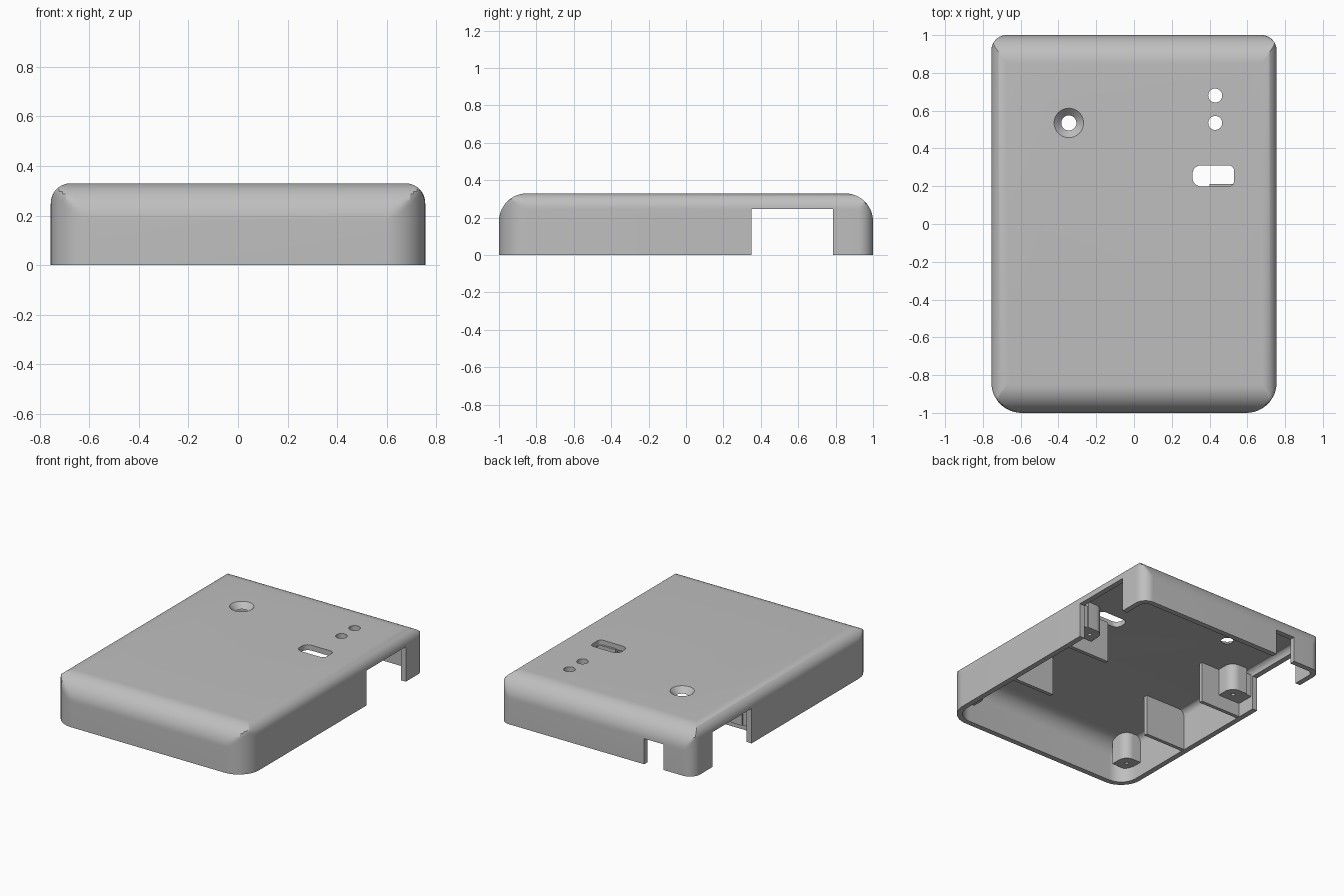
import bpy, bmesh, math

if "Cube" in bpy.data.objects:
    bpy.data.objects.remove(bpy.data.objects["Cube"])

W, L, H = 0.755, 1.0, 0.33      # half width, half length, height
T = 0.038                       # wall thickness
grey = bpy.data.materials.new("grey plastic")
grey.diffuse_color = (0.52, 0.52, 0.52, 1)
grey.use_nodes = True
grey.node_tree.nodes["Principled BSDF"].inputs["Base Color"].default_value = grey.diffuse_color


def finish(name, bm):
    bmesh.ops.remove_doubles(bm, verts=bm.verts, dist=0.0002)
    bmesh.ops.recalc_face_normals(bm, faces=bm.faces)
    me = bpy.data.meshes.new(name)
    bm.to_mesh(me)
    bm.free()
    ob = bpy.data.objects.new(name, me)
    bpy.context.collection.objects.link(ob)
    me.materials.append(grey)
    return ob


def loft(name, loops):
    """Solid through a stack of equal-length loops."""
    bm = bmesh.new()
    rings = [[bm.verts.new(p) for p in lp] for lp in loops]
    n = len(rings[0])
    for a, b in zip(rings, rings[1:]):
        for i in range(n):
            j = (i + 1) % n
            bm.faces.new((a[i], a[j], b[j], b[i]))
    bm.faces.new(rings[0][::-1])
    bm.faces.new(rings[-1])
    return finish(name, bm)


def rounded_rect(cx, cy, hx, hy, radii, seg=12):
    """Counter-clockwise outline; radii for the ++, -+, -- and +- corners."""
    pts = []
    for k, (sx, sy) in enumerate(((1, 1), (-1, 1), (-1, -1), (1, -1))):
        r = radii[k]
        steps = seg if r > 0 else 0
        for i in range(steps + 1):
            a = math.pi / 2 * (k + (i / steps if steps else 0))
            pts.append((cx + sx * (hx - r) + r * math.cos(a),
                        cy + sy * (hy - r) + r * math.sin(a)))
    return pts


def prism(name, outline, z0, z1):
    return loft(name, [[(x, y, z) for x, y in outline] for z in (z0, z1)])


def box(name, x0, x1, y0, y1, z0, z1):
    return prism(name, [(x0, y0), (x1, y0), (x1, y1), (x0, y1)], z0, z1)


def cone(name, x, y, r0, r1, z0, z1, n=40):
    return loft(name, [[(x + r * math.cos(2 * math.pi * i / n),
                         y + r * math.sin(2 * math.pi * i / n), z)
                        for i in range(n)] for r, z in ((r0, z0), (r1, z1))])


def inset(z, top, r):
    d = z - (top - r)
    return 0 if d <= 0 else r - math.sqrt(max(0, r * r - d * d))


def lid_solid(name, t, base):
    """Rounded block: plan outline clamped by side and end fillets."""
    w, l, top = W - t, L - t, H - t
    rs, re = 0.08 - t, 0.15 - t
    plan = rounded_rect(0, 0, w, l, (0.08 - t, 0.08 - t, 0.16 - t, 0.16 - t))
    zs = [base] + [top - re + re * math.sin(math.pi / 2 * i / 14) for i in range(15)]
    loops = []
    for z in zs:
        bx, by = w - inset(z, top, rs), l - inset(z, top, re)
        loops.append([(max(-bx, min(bx, x)), max(-by, min(by, y)), z) for x, y in plan])
    return loft(name, loops)


def cut(ob, cutter):
    m = ob.modifiers.new("cut", 'BOOLEAN')
    m.operation, m.solver, m.object = 'DIFFERENCE', 'EXACT', cutter
    bpy.context.view_layer.objects.active = ob
    bpy.ops.object.modifier_apply(modifier=m.name)
    bpy.data.objects.remove(cutter)


def smooth(ob):
    bpy.ops.object.select_all(action='DESELECT')
    ob.select_set(True)
    bpy.context.view_layer.objects.active = ob
    bpy.ops.object.shade_smooth_by_angle(angle=math.radians(30))


# Hollow cover, open underneath
cover = lid_solid("cover_shell", 0, 0)
cut(cover, lid_solid("cavity", T, -0.1))

# Side openings, rear cable notch
cut(cover, box("side_cut", -1, 1, 0.35, 0.785, -0.1, 0.245))
cut(cover, box("rear_cut", -0.525, -0.375, 0.9, 1.1, -0.1, 0.18))

# Countersunk hole, two indicator holes and the button slot
cut(cover, cone("countersink", -0.345, 0.535, 0.036, 0.084, H - T - 0.004, H + 0.006))
cut(cover, cone("screw_hole", -0.345, 0.535, 0.04, 0.04, 0.2, 0.4))
for y in (0.68, 0.535):
    cut(cover, cone("indicator_hole", 0.43, y, 0.037, 0.037, 0.2, 0.4))
cut(cover, prism("button_slot", rounded_rect(0.42, 0.255, 0.11, 0.056,
                                             (0.03, 0.045, 0.045, 0.03), 8), 0.2, 0.4))
smooth(cover)

# Ribs and screw posts inside, on both sides
for side, s in (("left", -1), ("right", 1)):
    for place, y in (("front", -0.36), ("rear", 0.2)):
        xa, xb = sorted((s * 0.40, s * 0.735))
        box(f"{side}_{place}_rib", xa, xb, y - 0.013, y + 0.013, 0.002, H - T + 0.005)
    for place, x, y in (("front", 0.655, -0.855), ("rear", 0.61, 0.277)):
        h, r = 0.066, 0.064
        radii = (r, 0, 0, 0) if s < 0 else (0, r, 0, 0)
        post = prism(f"{side}_{place}_screw_post",
                     rounded_rect(s * x, y, h, h, radii), 0.10, H - T + 0.003)
        cut(post, cone("pilot", s * x, y, 0.013, 0.013, 0.0, 0.2, 16))
        smooth(post)
    # Web tying the rear post to the side wall
    xa, xb = sorted((s * 0.66, s * 0.735))
    box(f"{side}_post_web", xa, xb, 0.205, 0.335, 0.10, H - T - 0.03)
